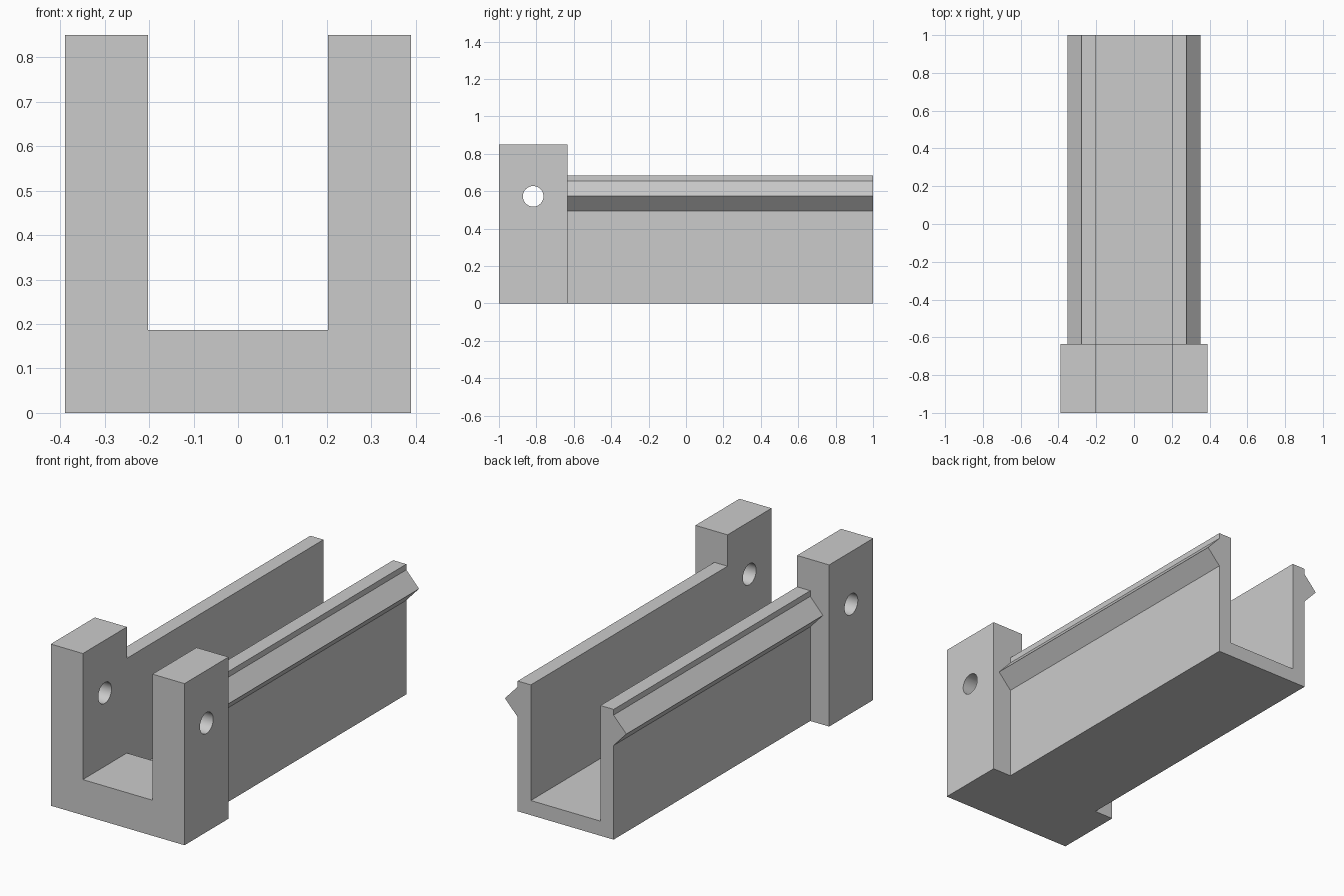
import bpy, bmesh, math

cube = bpy.data.objects.get("Cube")
if cube:
    bpy.data.objects.remove(cube, do_unlink=True)

grey = bpy.data.materials.new("plain_grey")
grey.use_nodes = True
grey.diffuse_color = (0.6, 0.6, 0.6, 1)
grey.node_tree.nodes["Principled BSDF"].inputs["Base Color"].default_value = (0.6, 0.6, 0.6, 1)

INNER = 0.2025      # half width of the slot
JOINT = -0.634      # where the mount block meets the channel


def extrude_profile(name, half, y0, y1):
    """Mirror a half profile (x, z) across x = 0 and extrude it along y."""
    points = half + [(-x, z) for x, z in reversed(half)]
    bm = bmesh.new()
    face = bm.faces.new([bm.verts.new((x, y0, z)) for x, z in points])
    swept = bmesh.ops.extrude_face_region(bm, geom=[face])["geom"]
    verts = [v for v in swept if isinstance(v, bmesh.types.BMVert)]
    bmesh.ops.translate(bm, verts=verts, vec=(0, y1 - y0, 0))
    bmesh.ops.recalc_face_normals(bm, faces=bm.faces)
    mesh = bpy.data.meshes.new(name)
    bm.to_mesh(mesh)
    bm.free()
    mesh.materials.append(grey)
    obj = bpy.data.objects.new(name, mesh)
    bpy.context.collection.objects.link(obj)
    return obj


def combine(target, other, operation):
    """Apply a boolean to target and remove the other object."""
    mod = target.modifiers.new("combine", "BOOLEAN")
    mod.operation = operation
    mod.solver = "EXACT"
    mod.object = other
    bpy.context.view_layer.objects.active = target
    bpy.ops.object.modifier_apply(modifier=mod.name)
    bpy.data.objects.remove(other, do_unlink=True)


# U-shaped mount block at the front
bracket = extrude_profile("channel_bracket", [
    (0.389, 0), (0.389, 0.85), (INNER, 0.85), (INNER, 0.187)], -1, JOINT)

# Long thin channel with a pointed rail along each outer wall
channel = extrude_profile("channel", [
    (0.279, 0), (0.279, 0.495), (0.353, 0.575), (0.279, 0.655),
    (0.279, 0.685), (INNER, 0.685), (INNER, 0.077)], JOINT, 1)
combine(bracket, channel, "UNION")

# Pin hole through both uprights
bpy.ops.mesh.primitive_cylinder_add(vertices=48, radius=0.055, depth=1,
                                    location=(0, -0.817, 0.573),
                                    rotation=(0, math.pi / 2, 0))
pin = bpy.context.object
pin.hide_render = True
pin.data.materials.append(grey)
combine(bracket, pin, "DIFFERENCE")

# Smooth hole walls, crisp edges everywhere else
bpy.ops.object.select_all(action="DESELECT")
bracket.select_set(True)
bpy.context.view_layer.objects.active = bracket
bpy.ops.object.shade_smooth_by_angle(angle=math.radians(30))
